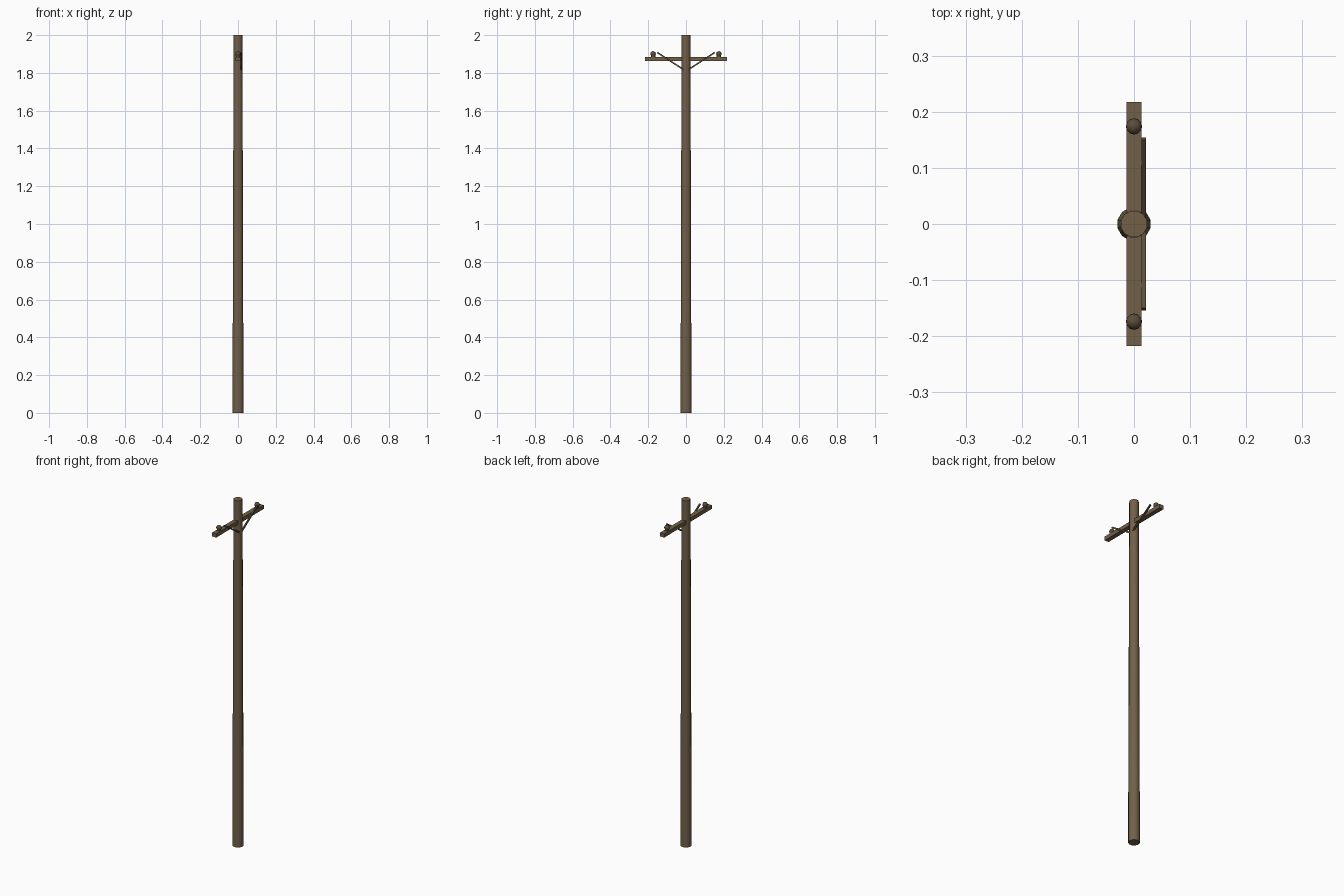
import bpy
import math
from mathutils import Vector

if "Cube" in bpy.data.objects:
    bpy.data.objects.remove(bpy.data.objects["Cube"])


def material(name, color):
    m = bpy.data.materials.new(name)
    m.diffuse_color = (*color, 1)
    m.use_nodes = True
    m.node_tree.nodes["Principled BSDF"].inputs["Base Color"].default_value = m.diffuse_color
    return m


wood = material("weathered_wood", (0.168, 0.118, 0.067))
dark = material("dark_brown", (0.105, 0.075, 0.045))


def finish(name, mat, smooth=None):
    ob = bpy.context.object
    ob.name = name
    ob.data.materials.append(mat)
    if smooth:
        bpy.ops.object.shade_smooth_by_angle(angle=math.radians(smooth))
    return ob


def box(name, mat, loc, size, rot=(0, 0, 0)):
    bpy.ops.mesh.primitive_cube_add(size=1, location=loc, rotation=rot)
    bpy.context.object.scale = size
    return finish(name, mat)


# Tapered pole
bpy.ops.mesh.primitive_cone_add(vertices=12, radius1=0.0302, radius2=0.0242, depth=2,
                                location=(0, 0, 1), rotation=(0, 0, math.radians(15)))
finish("pole", wood, 40)

# Crossarm
box("crossarm", wood, (0, 0, 1.874), (0.026, 0.434, 0.022))

for side, label in ((-1, "left"), (1, "right")):
    # Diagonal brace on the +x face of the arm
    a, b = Vector((0.017, 0, 1.809)), Vector((0.017, side * 0.152, 1.908))
    d = b - a
    box("brace_" + label, dark, (a + b) / 2, (0.008, d.length, 0.008),
        (math.atan2(d.z * side, d.y * side), 0, 0))
    # Insulator: wide base with a round cap
    y = side * 0.174
    bpy.ops.mesh.primitive_cylinder_add(vertices=12, radius=0.0115, depth=0.016,
                                        location=(0, y, 1.891))
    finish("insulator_base_" + label, dark, 40)
    bpy.ops.mesh.primitive_uv_sphere_add(segments=12, ring_count=8, radius=0.0145,
                                         location=(0, y, 1.9005))
    finish("insulator_cap_" + label, dark, 40)
